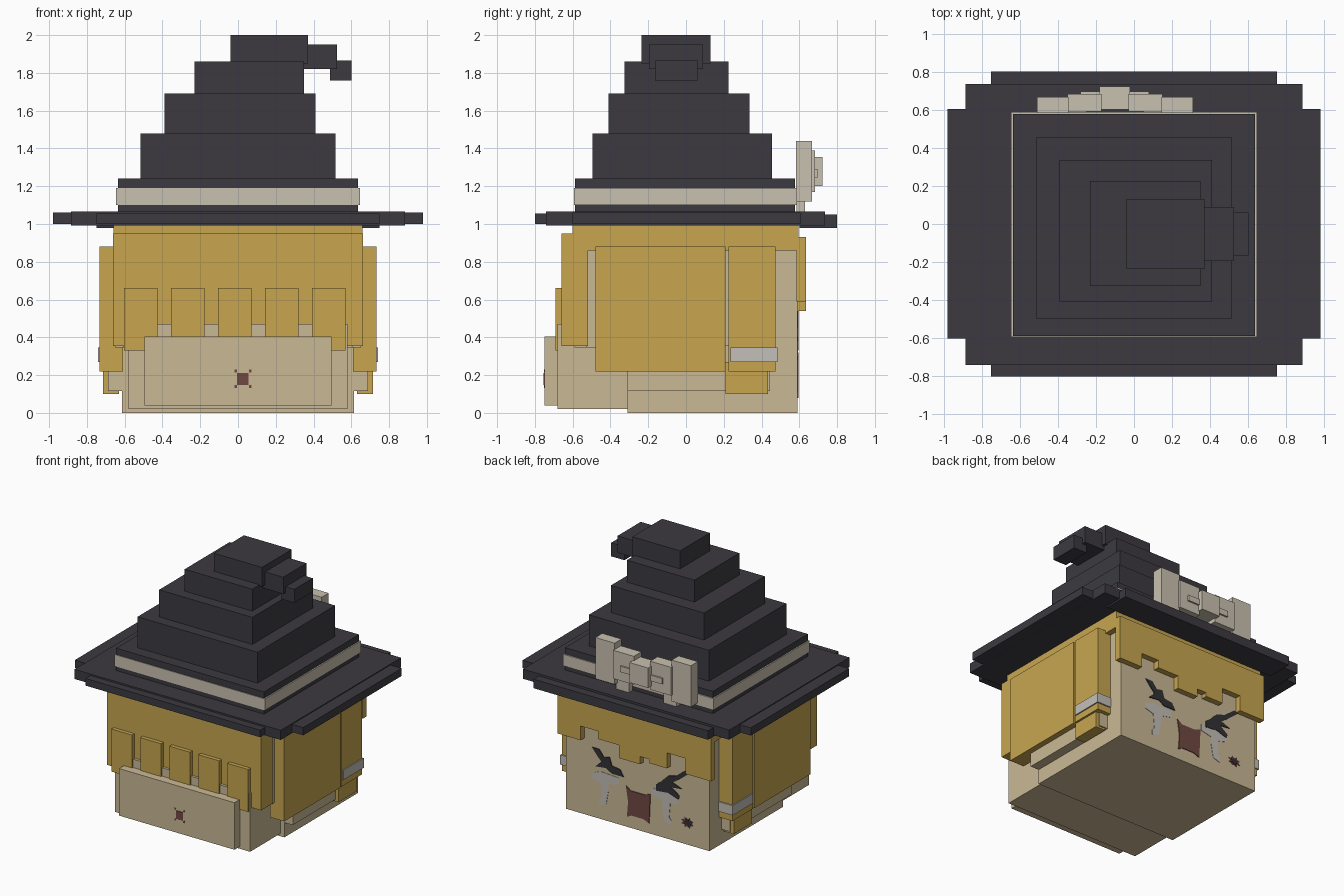
import bpy, bmesh, math


def material(name, srgb):
    m = bpy.data.materials.new(name)
    lin = [((c / 255 + 0.055) / 1.055) ** 2.4 for c in srgb]
    m.diffuse_color = (*lin, 1)
    return m


SKIN = material("skin", (202, 185, 149))
HAIR = material("golden_hair", (200, 166, 80))
HAT = material("dark_felt", (60, 58, 64))
RIBBON = material("cream_ribbon", (201, 193, 177))
GREY = material("pale_grey", (196, 191, 184))
EYE = material("eye_dark", (50, 49, 53))
MAROON = material("maroon", (112, 72, 66))


def finish(name, mat, bm):
    bmesh.ops.recalc_face_normals(bm, faces=bm.faces)
    me = bpy.data.meshes.new(name)
    bm.to_mesh(me)
    bm.free()
    me.materials.append(mat)
    ob = bpy.data.objects.new(name, me)
    bpy.context.collection.objects.link(ob)
    return ob


def box(name, mat, x0, x1, y0, y1, z0, z1):
    bm = bmesh.new()
    bmesh.ops.create_cube(bm, size=1)
    for v in bm.verts:
        v.co = (x1 if v.co.x > 0 else x0, y1 if v.co.y > 0 else y0, z1 if v.co.z > 0 else z0)
    return finish(name, mat, bm)


def prism(name, mat, pts, y0, y1):
    """Outline of (x, z) points extruded from y0 to y1."""
    bm = bmesh.new()
    a = [bm.verts.new((x, y0, z)) for x, z in pts]
    b = [bm.verts.new((x, y1, z)) for x, z in pts]
    bm.faces.new(a)
    bm.faces.new(b)
    for i in range(len(pts)):
        j = (i + 1) % len(pts)
        bm.faces.new((a[i], a[j], b[j], b[i]))
    return finish(name, mat, bm)


# Head
box("head_front", SKIN, -0.615, 0.615, -0.31, 0.59, 0, 0.95)
box("head_back", SKIN, -0.61, 0.61, -0.59, -0.30, 0.345, 0.94)
box("nape", SKIN, -0.58, 0.58, -0.68, -0.30, 0.02, 0.47)
box("nape_plate", SKIN, -0.495, 0.495, -0.75, -0.67, 0.04, 0.405)

# Hair cap, back panel and back locks
box("hair_cap", HAIR, -0.66, 0.66, -0.60, 0.595, 0.86, 0.995)
box("hair_back", HAIR, -0.661, 0.661, -0.66, -0.52, 0.355, 0.95)
for i in range(5):
    c = -0.515 + i * 0.249
    box("back_lock", HAIR, c - 0.089, c + 0.089, -0.69, -0.65, 0.33, 0.66)


# Side parts, mirrored left and right
def side(name, mat, inner, outer, *yz):
    for s in (-1, 1):
        lo, hi = sorted((s * inner, s * outer))
        box(name, mat, lo, hi, *yz)


side("cheek_ledge", SKIN, 0.60, 0.688, -0.31, 0.445, 0.115, 0.36)
side("side_skin", SKIN, 0.60, 0.65, -0.53, 0.47, 0.345, 0.86)
side("side_hair", HAIR, 0.61, 0.733, -0.48, 0.21, 0.22, 0.88)
side("side_lock", HAIR, 0.61, 0.731, 0.225, 0.475, 0.22, 0.88)
side("lock_end", HAIR, 0.63, 0.715, 0.21, 0.435, 0.10, 0.27)
side("lock_tie", GREY, 0.62, 0.74, 0.235, 0.485, 0.27, 0.345)

# Stepped fringe over the face: right edges and bottom heights
steps = [(0.66, 0.59), (0.46, 0.70), (0.31, 0.64), (0.13, 0.54), (-0.05, 0.60),
         (-0.13, 0.57), (-0.28, 0.69), (-0.44, 0.57), (-0.66, None)]
outline = [(-0.66, 0.93), (0.66, 0.93)]
for (xa, z), (xb, _) in zip(steps, steps[1:]):
    outline += [(xa, z), (xb, z)]
prism("fringe", HAIR, outline, 0.585, 0.635)

# Face details as thin plates
F0, F1 = 0.588, 0.596
prism("eye_right", EYE, [(0.39, 0.54), (0.33, 0.54), (0.29, 0.49), (0.24, 0.50), (0.22, 0.44),
      (0.15, 0.43), (0.12, 0.38), (0.22, 0.38), (0.27, 0.41), (0.36, 0.40), (0.31, 0.45), (0.34, 0.48)], F0, F1)
prism("eye_left", EYE, [(-0.46, 0.57), (-0.42, 0.58), (-0.33, 0.51), (-0.26, 0.49), (-0.20, 0.43), (-0.16, 0.40),
      (-0.16, 0.35), (-0.26, 0.36), (-0.35, 0.33), (-0.36, 0.36), (-0.29, 0.41), (-0.38, 0.42), (-0.30, 0.45),
      (-0.36, 0.49)], F0, F1)
for n, c, s in (("right", 0.27, 1), ("left", -0.23, -1)):
    pts = [(-0.11, 0.36), (-0.11, 0.31), (-0.02, 0.29), (-0.02, 0.24), (0.0, 0.13), (0.06, 0.11),
           (0.06, 0.15), (0.04, 0.17), (0.05, 0.28), (0.12, 0.30), (0.12, 0.34), (0.05, 0.37)]
    prism("eye_shine_" + n, GREY, [(c + s * x, z) for x, z in pts], F0, F1 - 0.003)
prism("mouth", MAROON, [(0.10, 0.32), (0.06, 0.29), (-0.06, 0.29), (-0.11, 0.31), (-0.10, 0.08),
      (-0.05, 0.10), (0.05, 0.10), (0.09, 0.08), (0.08, 0.20)], F0, F1)
for n, mat, r, y in (("cheek_mark", MAROON, 0.055, F1 - 0.003), ("cheek_mark_centre", EYE, 0.038, F1)):
    star = [(-0.425 + r * (1 if i % 2 else 0.65) * math.cos(i * math.pi / 8),
             0.17 + 0.75 * r * (1 if i % 2 else 0.65) * math.sin(i * math.pi / 8)) for i in range(16)]
    prism(n, mat, star, F0, y)

# Mark on the nape
box("nape_mark", MAROON, -0.005, 0.055, -0.754, -0.745, 0.148, 0.212)
for dx in (-0.012, 0.064):
    for z in (0.14, 0.222):
        box("nape_mark_corner", MAROON, 0.0 + dx - 0.007, dx + 0.007, -0.753, -0.745, z - 0.007, z + 0.007)

# Hat brim of overlapping slabs
box("brim_wide", HAT, -0.98, 0.98, -0.60, 0.605, 1.0, 1.06)
box("brim_middle", HAT, -0.885, 0.885, -0.74, 0.735, 0.992, 1.067)
box("brim_front", HAT, -0.75, 0.75, -0.80, -0.60, 1.0, 1.055)
box("brim_back", HAT, -0.75, 0.75, 0.60, 0.80, 0.98, 1.05)

# Hat crown tiers and bent tip
tiers = [(-0.635, 0.635, -0.588, 0.577, 1.05, 1.24), (-0.515, 0.515, -0.495, 0.455, 1.23, 1.48),
         (-0.39, 0.41, -0.41, 0.335, 1.47, 1.69), (-0.23, 0.35, -0.325, 0.225, 1.68, 1.86),
         (-0.04, 0.37, -0.235, 0.13, 1.85, 2.0)]
for t in tiers:
    box("crown_tier", HAT, *t)
box("hat_tip", HAT, 0.32, 0.525, -0.195, 0.09, 1.82, 1.95)
box("hat_tip_end", HAT, 0.487, 0.60, -0.165, 0.06, 1.76, 1.865)
box("hat_band", RIBBON, -0.645, 0.645, -0.593, 0.587, 1.10, 1.19)

# Bow on the band, mirrored about its knot
BX = -0.10
box("bow_knot", RIBBON, BX - 0.08, BX + 0.08, 0.60, 0.722, 1.20, 1.355)
for s in (-1, 1):
    for n, a, b, y0, y1, z0, z1 in (("bow_end", 0.245, 0.41, 0.583, 0.668, 1.12, 1.44),
                                    ("bow_loop", 0.07, 0.25, 0.59, 0.682, 1.17, 1.39),
                                    ("bow_fold", 0.07, 0.18, 0.67, 0.695, 1.245, 1.29),
                                    ("bow_tail", 0.15, 0.26, 0.586, 0.63, 1.065, 1.18)):
        lo, hi = sorted((BX + s * a, BX + s * b))
        box(n, RIBBON, lo, hi, y0, y1, z0, z1)
